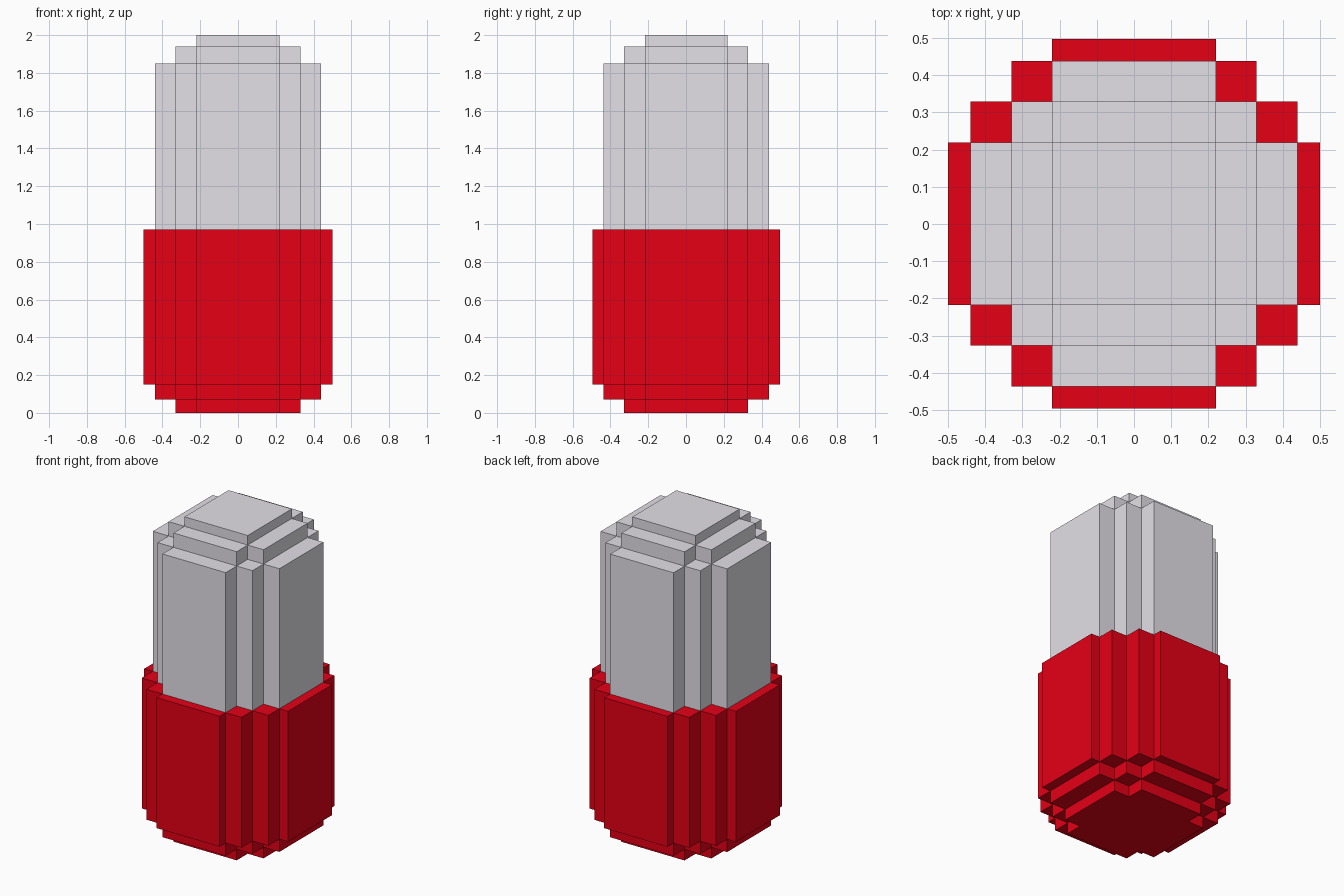
import bpy, bmesh, math

if "Cube" in bpy.data.objects:
    bpy.data.objects.remove(bpy.data.objects["Cube"])

# Stepped grid: breakpoints across x and y, and layer heights in z
half = [0.22, 0.33, 0.44, 0.5]
X = [-v for v in reversed(half)] + half
Y = [v * 0.994 + 0.001 for v in X]
Z = [0, 0.07, 0.15, 0.97, 1.85, 1.94, 2.0]
REACH = [1, 2, 3, 2, 1, 0]        # how far each layer steps outward
EDGES = (X, Y, Z)


def filled(i, j, k):
    """A cell is solid when its ring numbers fit inside the layer's reach."""
    return 0 <= k < 6 and abs(i - 3) + abs(j - 3) <= REACH[k]


def material(name, rgb):
    m = bpy.data.materials.new(name)
    m.diffuse_color = (*rgb, 1)
    m.use_nodes = True
    m.node_tree.nodes["Principled BSDF"].inputs["Base Color"].default_value = m.diffuse_color
    return m


def stepped_part(name, layers, mat):
    """Outer skin of the solid cells in the given layers."""
    bm = bmesh.new()
    cells = [(i, j, k) for k in layers for i in range(7) for j in range(7) if filled(i, j, k)]
    for c in cells:
        for axis in range(3):
            b, d = (axis + 1) % 3, (axis + 2) % 3
            for side in (0, 1):
                n = list(c)
                n[axis] += 2 * side - 1
                if filled(*n):
                    continue
                verts = []
                for u, v in ((0, 0), (1, 0), (1, 1), (0, 1)):
                    p = list(c)
                    p[axis] += side
                    p[b] += u
                    p[d] += v
                    verts.append(bm.verts.new([EDGES[a][p[a]] for a in range(3)]))
                bm.faces.new(verts if side else verts[::-1])
    bmesh.ops.remove_doubles(bm, verts=bm.verts, dist=1e-4)
    # Merge coplanar cell faces into clean flat panels
    bmesh.ops.dissolve_limit(bm, angle_limit=math.radians(1), verts=bm.verts, edges=bm.edges)
    mesh = bpy.data.meshes.new(name)
    bm.to_mesh(mesh)
    bm.free()
    mesh.materials.append(mat)
    ob = bpy.data.objects.new(name, mesh)
    bpy.context.collection.objects.link(ob)


# Wider lower half and narrower upper half of the capsule
stepped_part("lower_shell", range(0, 3), material("red", (0.791, 0.0, 0.008)))
stepped_part("upper_shell", range(3, 6), material("light grey", (0.775, 0.753, 0.80)))
